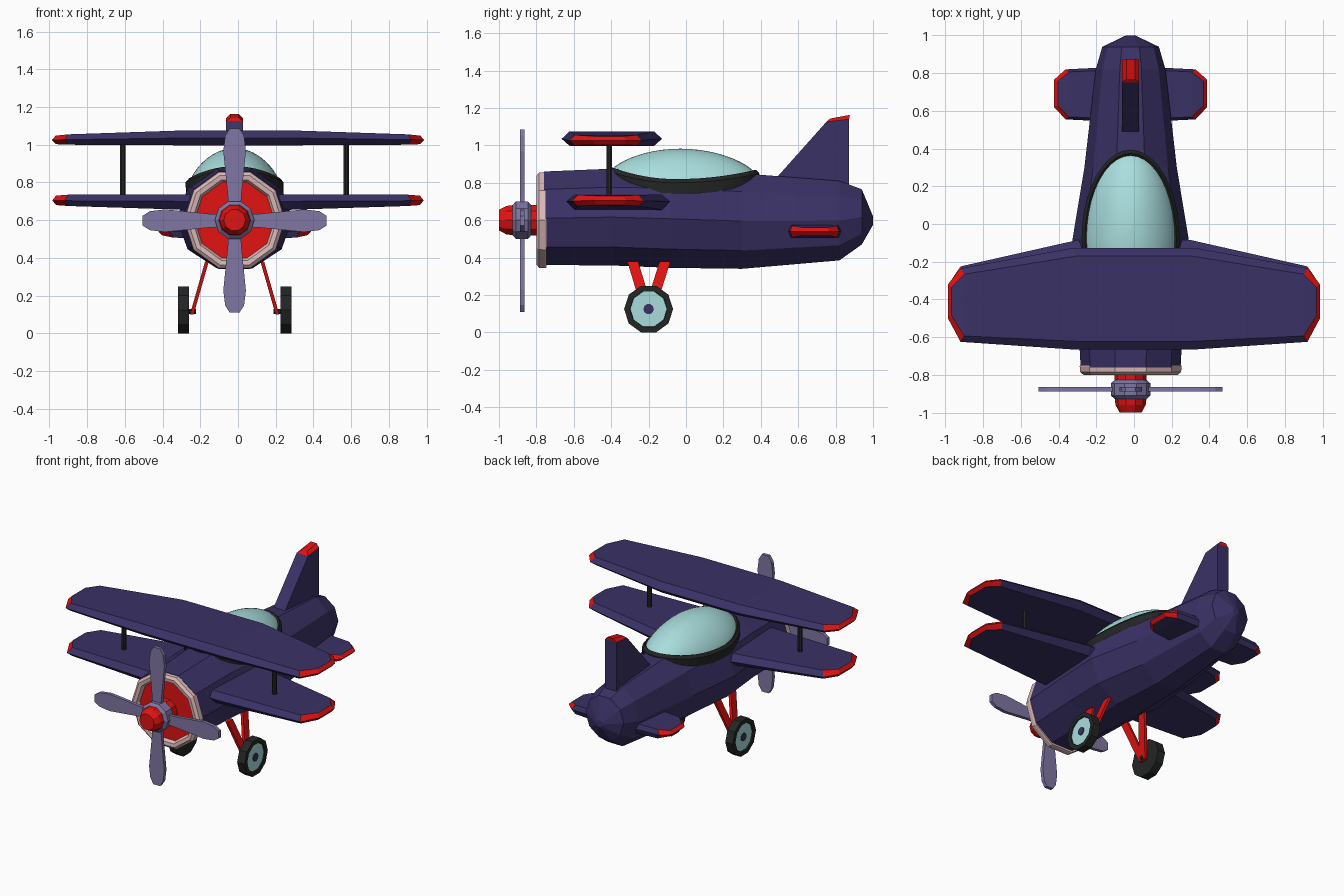
import bpy, bmesh, math

if "Cube" in bpy.data.objects:
    bpy.data.objects.remove(bpy.data.objects["Cube"])

CX = -0.018          # the body sits slightly left of the wings
AXIS_Z = 0.60        # propeller axis height


def material(name, rgb):
    m = bpy.data.materials.new(name)
    m.diffuse_color = (*rgb, 1)
    m.use_nodes = True
    m.node_tree.nodes["Principled BSDF"].inputs["Base Color"].default_value = m.diffuse_color
    return m


NAVY = material("navy purple", (0.042, 0.031, 0.132))
RED = material("red", (0.76, 0.006, 0.006))
GLASS = material("pale aqua", (0.40, 0.73, 0.73))
PINK = material("pale pink", (0.70, 0.48, 0.47))
LILAC = material("grey lilac", (0.215, 0.18, 0.37))
BLACK = material("rubber black", (0.017, 0.019, 0.018))


def loft(name, rings, mats, rule=None, caps=True, cx=CX, smooth=False):
    """Skin a list of closed rings; rule(segment, side) picks the material."""
    n, last = len(rings[0]), len(rings) - 1
    bm = bmesh.new()
    vs = [[bm.verts.new(p) for p in r] for r in rings]
    for i in range(last):
        for j in range(n):
            k = (j + 1) % n
            f = bm.faces.new((vs[i][j], vs[i][k], vs[i + 1][k], vs[i + 1][j]))
            f.material_index = rule(i, j) if rule else 0
    if caps:
        for i, seg in ((0, -1), (last, last)):
            f = bm.faces.new(vs[i])
            f.material_index = rule(seg, 0) if rule else 0
    bmesh.ops.remove_doubles(bm, verts=bm.verts, dist=1e-5)
    bmesh.ops.recalc_face_normals(bm, faces=bm.faces)
    for f in bm.faces:
        f.smooth = smooth
    me = bpy.data.meshes.new(name)
    bm.to_mesh(me)
    bm.free()
    for m in mats:
        me.materials.append(m)
    ob = bpy.data.objects.new(name, me)
    ob.location.x = cx
    bpy.context.collection.objects.link(ob)
    return ob


def circle(n, a0=None):
    a0 = math.pi / n if a0 is None else a0
    return [(math.sin(a0 + math.tau * k / n), math.cos(a0 + math.tau * k / n)) for k in range(n)]


def lathe_y(name, profile, mats, rule=None, n=10):
    return loft(name, [[(r * s, y, AXIS_Z + r * c) for s, c in circle(n)] for r, y in profile], mats, rule)


def lathe_x(name, profile, y, z, mats, rule=None, n=10):
    return loft(name, [[(x, y + r * s, z + r * c) for s, c in circle(n)] for r, x in profile], mats, rule)


def bar(name, p, q, hx, hy, mat, n=4):
    k = math.sqrt(2) if n == 4 else 1
    return loft(name, [[(x + hx * k * s, y + hy * k * c, z) for s, c in circle(n)] for x, y, z in (p, q)], [mat])


# Fuselage: ten-sided sections (y, half width, bottom, top)
sections = [(-0.76, 0.265, 0.36, 0.86), (-0.4, 0.285, 0.358, 0.875), (-0.08, 0.308, 0.345, 0.87),
            (0.3, 0.245, 0.34, 0.85), (0.82, 0.185, 0.385, 0.81), (0.94, 0.15, 0.47, 0.765),
            (1.0, 0.025, 0.575, 0.62)]
loft("fuselage", [[(w * s, y, (b + t) / 2 + (t - b) / 2 * c / math.cos(math.pi / 10)) for s, c in circle(10)]
                  for y, w, b, t in sections], [NAVY])

# Engine cowl ring with red face, spinner and propeller hub
lathe_y("cowl_ring", [(0.266, -0.745), (0.27, -0.755), (0.268, -0.785), (0.25, -0.80), (0.225, -0.797),
                      (0.212, -0.775)], [PINK, RED], lambda i, j: int(i == 5))
lathe_y("propeller_shaft", [(0.085, -0.76), (0.085, -0.83)], [RED])
lathe_y("propeller_hub", [(0.085, -0.828), (0.105, -0.845), (0.105, -0.91), (0.085, -0.927)], [LILAC])
lathe_y("spinner", [(0.085, -0.92), (0.08, -0.96), (0.058, -1.0)], [RED])

# Four propeller blades
for k in range(4):
    ca, sa = math.cos(k * math.pi / 2), math.sin(k * math.pi / 2)
    rings = []
    for r, w in ((0.06, 0.033), (0.13, 0.036), (0.25, 0.048), (0.37, 0.06), (0.45, 0.05), (0.488, 0.026)):
        rings.append([(r * sa + u * ca, -0.876 + v, AXIS_Z - 0.003 + r * ca - u * sa)
                      for u, v in ((-w, -0.012), (w, -0.012), (w, 0.012), (-w, 0.012))])
    loft(f"propeller_blade_{k + 1}", rings, [LILAC])


def wing(name, stations, cx, chord=0.84):
    """Hexagonal wing section per (x, front, rear, bottom, middle, top), red bevelled tips."""
    rings = []
    full = [(-1, s) for s in reversed(stations)] + [(1, s) for s in stations]
    for sg, (x, f, r, zb, zm, zt) in full:
        c, h = (f + r) / 2, (r - f) / 2 * chord
        xi = sg * (x - 0.02)
        rings.append([(sg * x, f, zm), (xi, c - h, zt), (xi, c + h, zt),
                      (sg * x, r, zm), (xi, c + h, zb), (xi, c - h, zb)])

    def close(r):
        return [r[0], r[0], r[3], r[3], r[3], r[0]]
    rings = [close(rings[0])] + rings + [close(rings[-1])]
    last = len(rings) - 2

    def tip(i, j):
        return int(i in (0, last) or (i in (1, last - 1) and j not in (1, 4)))
    return loft(name, rings, [NAVY, RED], tip, False, cx)


# Wings and tailplane
wing("upper_wing", [(0.33, -0.665, -0.128, 0.997, 1.035, 1.075), (0.92, -0.625, -0.235, 1.0, 1.027, 1.055),
                    (0.987, -0.50, -0.32, 1.003, 1.025, 1.048)], 0)
wing("lower_wing", [(0.30, -0.64, -0.085, 0.655, 0.70, 0.737), (0.92, -0.61, -0.225, 0.675, 0.703, 0.735),
                    (0.985, -0.49, -0.32, 0.68, 0.705, 0.73)], 0)
wing("tailplane", [(0.15, 0.545, 0.83, 0.503, 0.54, 0.575), (0.345, 0.555, 0.82, 0.507, 0.54, 0.57),
                   (0.406, 0.62, 0.765, 0.52, 0.54, 0.56)], CX, 0.9)

# Tail fin with a red bevelled top
fin = [(0.045, 0.46, 0.80, 0.87, 0.76), (0.045, 0.75, 1.125, 0.872, 1.14), (0.022, 0.77, 1.143, 0.876, 1.163)]
loft("tail_fin", [[(-w, y1, z1), (w, y1, z1), (w, y2, z2), (-w, y2, z2)] for w, y1, z1, y2, z2 in fin],
     [NAVY, RED], lambda i, j: int(i in (1, 2)))

# Canopy: rim curve that follows the body, dome above it and a dark frame around it
N = 40


def rim(k, grow=0.0):
    s, c = math.sin(math.tau * k / N), math.cos(math.tau * k / N)
    return ((0.238 + grow) * s, -0.08 + ((0.45 if c > 0 else 0.32) + grow) * c, 0.858 - 0.008 * c - 0.058 * s * s)


dome = []
for i in range(13):
    r = max(math.cos(i / 12 * math.pi / 2), 0.01)
    h = (1 - r * r) ** 0.75
    dome.append([(x * r, -0.03 + (y + 0.03) * r, z + (0.982 - z) * h) for x, y, z in map(rim, range(N))])
loft("canopy_glass", dome, [GLASS], smooth=True)
frame = [[(x, y, z + dz) for x, y, z in (rim(k, g) for k in range(N))]
         for g, dz in ((0.02, -0.06), (0.022, 0.0), (0.005, 0.02), (-0.02, 0.0))]
loft("canopy_frame", frame, [BLACK], caps=False)

# Wing struts, landing gear and wheels on both sides
for side, s in (("left", -1), ("right", 1)):
    bar(f"wing_strut_{side}", (s * 0.593, -0.41, 0.72), (s * 0.593, -0.41, 1.02), 0.016, 0.016, BLACK, 8)
    for part, y in (("front", -0.285), ("rear", -0.112)):
        bar(f"gear_leg_{part}_{side}", (s * 0.147, y, 0.38), (s * 0.227, -0.2, 0.10), 0.010, 0.029, RED)
    lathe_x(f"axle_{side}", [(0.014, s * 0.205), (0.014, s * 0.26)], -0.2, 0.115, [BLACK], n=8)
    lathe_x(f"wheel_{side}", [(0.131, s * 0.243), (0.131, s * 0.301), (0.10, s * 0.301), (0.098, s * 0.293)],
            -0.2, 0.1246, [BLACK, GLASS], lambda i, j: int(i == 3))
    lathe_x(f"wheel_hub_{side}", [(0.028, s * 0.28), (0.028, s * 0.299)], -0.2, 0.1246, [NAVY])
